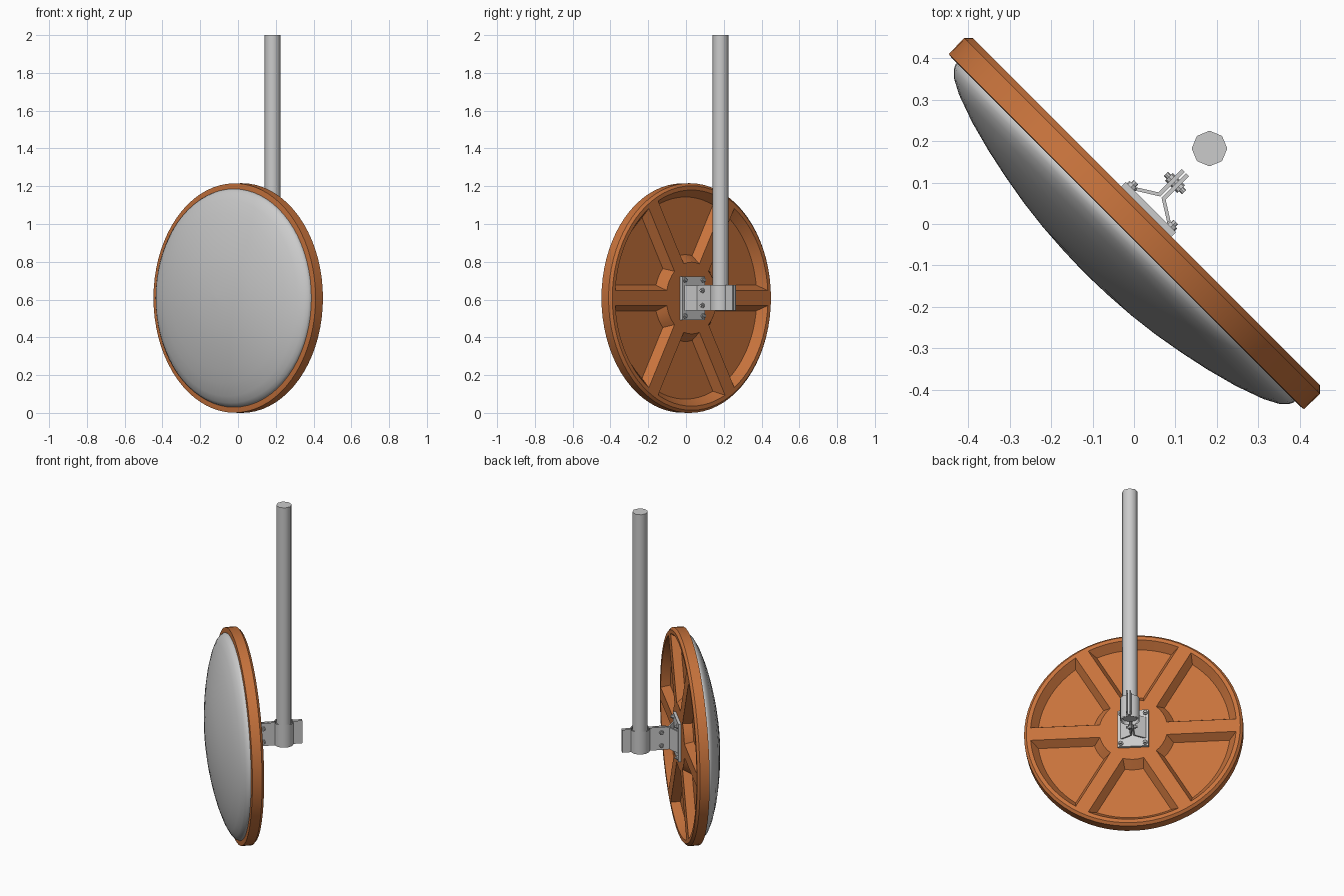
import bpy, bmesh, math
from mathutils import Matrix

if "Cube" in bpy.data.objects:
    bpy.data.objects.remove(bpy.data.objects["Cube"])

# Local frame: x = across the disc, y = towards the back, z = up from disc centre
PLACE = Matrix.Translation((0, 0, 0.608)) @ Matrix.Rotation(-math.pi / 4, 4, 'Z')

orange = bpy.data.materials.new("orange_plastic")
orange.diffuse_color = (0.57, 0.17, 0.045, 1)
orange.use_nodes = True
orange.node_tree.nodes["Principled BSDF"].inputs["Base Color"].default_value = orange.diffuse_color


def finish(name, bm, mat=None, smooth=None):
    bmesh.ops.remove_doubles(bm, verts=bm.verts, dist=1e-5)
    bmesh.ops.recalc_face_normals(bm, faces=bm.faces)
    me = bpy.data.meshes.new(name)
    bm.to_mesh(me)
    bm.free()
    ob = bpy.data.objects.new(name, me)
    bpy.context.collection.objects.link(ob)
    ob.matrix_world = PLACE
    if mat:
        me.materials.append(mat)
    if smooth:
        shade(ob, smooth)
    return ob


def shade(ob, angle):
    bpy.ops.object.select_all(action='DESELECT')
    ob.select_set(True)
    bpy.context.view_layer.objects.active = ob
    bpy.ops.object.shade_smooth_by_angle(angle=math.radians(angle))


def loft(bm, loops, caps=True):
    """Skin closed loops of equal length."""
    rings = [[bm.verts.new(p) for p in loop] for loop in loops]
    n = len(rings[0])
    for a, b in zip(rings, rings[1:]):
        for i in range(n):
            j = (i + 1) % n
            bm.faces.new((a[i], a[j], b[j], b[i]))
    if caps:
        bm.faces.new(rings[0])
        bm.faces.new(rings[-1])


def ring(r, d, n):
    return [(r * math.cos(2 * math.pi * i / n), d, r * math.sin(2 * math.pi * i / n)) for i in range(n)]


def lathe(name, profile, n=72, **kw):
    bm = bmesh.new()
    loft(bm, [ring(r, d, n) for r, d in profile])
    return finish(name, bm, **kw)


def prism(bm, outline, z0, z1, caps=True):
    loft(bm, [[(x, y, z) for x, y in outline] for z in (z0, z1)], caps)


def sector(c, d, r_out, r_in, w):
    """Outline of one pocket between two ribs of half width w."""
    pts = []
    for r, s, n in ((r_out, 1, 12), (r_in, -1, 4)):
        half = math.radians(30) - math.asin(w / r)
        for i in range(n + 1):
            a = c + s * half * (2 * i / n - 1)
            pts.append((r * math.cos(a), d, r * math.sin(a)))
    return pts


# Backing disc with six tapered pockets
disc = lathe("backing_disc", [(0.594, -0.028), (0.607, -0.026), (0.608, 0.028), (0.594, 0.042)], mat=orange)
bm = bmesh.new()
for k in range(6):
    c = math.radians(30 + 60 * k)
    loft(bm, [sector(c, -0.005, 0.535, 0.23, 0.068),
              sector(c, 0.042, 0.572, 0.19, 0.04),
              sector(c, 0.06, 0.572, 0.19, 0.04)])
cutter = finish("pocket_cutter", bm)
cutter.hide_render = True
mod = disc.modifiers.new("pockets", 'BOOLEAN')
mod.operation, mod.solver, mod.object = 'DIFFERENCE', 'EXACT', cutter
bpy.context.view_layer.objects.active = disc
bpy.ops.object.modifier_apply(modifier=mod.name)
bpy.data.objects.remove(cutter)
shade(disc, 25)

# Convex mirror
lathe("mirror_dome", [(0.576, -0.02), (0.578, -0.032), (0.572, -0.044), (0.556, -0.059), (0.52, -0.078),
                      (0.45, -0.103), (0.375, -0.123), (0.3, -0.139), (0.225, -0.152), (0.15, -0.161),
                      (0.075, -0.166), (0.01, -0.168)], smooth=40)

# Mounting plate
bm = bmesh.new()
prism(bm, [(-0.086, 0.041), (0.086, 0.041), (0.086, 0.058), (-0.086, 0.058)], -0.115, 0.115)
finish("mounting_plate", bm)

# Bolts at the plate corners
bm = bmesh.new()
for x in (-0.068, 0.068):
    for z in (-0.095, 0.095):
        for r, d0, d1 in ((0.014, 0.056, 0.066), (0.008, 0.06, 0.075)):
            loft(bm, [[(px + x, d, pz + z) for px, d, pz in ring(r, d, 8)] for d in (d0, d1)])
finish("plate_bolts", bm)

# Forked bracket: two mirrored legs that meet in a pair of flat tongues
bm = bmesh.new()
leg = [(0.072, 0.057), (0.066, 0.062), (0.012, 0.096), (0.012, 0.176), (0.002, 0.176), (0.002, 0.092), (0.058, 0.057)]
for s in (-1, 1):
    prism(bm, [(s * x, y) for x, y in leg], -0.066, 0.066)
finish("forked_bracket", bm)

# Bolts through the tongues
bm = bmesh.new()
for z in (-0.04, 0.04):
    for r, x in ((0.013, 0.021), (0.007, 0.031)):
        loft(bm, [[(sx, 0.14 + px, z + pz) for px, _, pz in ring(r, 0, 8)] for sx in (-x, x)])
finish("clamp_bolts", bm)

# Pole clamp: mirrored open sheet halves with flanges in front and behind
POLE = 0.258
bm = bmesh.new()
for s in (-1, 1):
    sheet = []
    for r, x, order in ((0.054, 0.013, 1), (0.047, 0.006, -1)):
        a0 = math.asin(x / r)
        arc = [a0 + (math.pi - 2 * a0) * i / 10 for i in range(11)]
        path = [(x, 0.11)] + [(r * math.sin(a), POLE - r * math.cos(a)) for a in arc] + [(x, 0.36)]
        sheet += path[::order]
    prism(bm, [(s * x, y) for x, y in sheet], -0.066, 0.07, caps=False)
finish("pole_clamp", bm, smooth=30)

# Pole
bm = bmesh.new()
outline = [(0.043 * math.cos(math.pi * i / 4), POLE + 0.043 * math.sin(math.pi * i / 4)) for i in range(8)]
prism(bm, outline, -0.05, 2 - 0.608)
finish("pole", bm, smooth=50)
